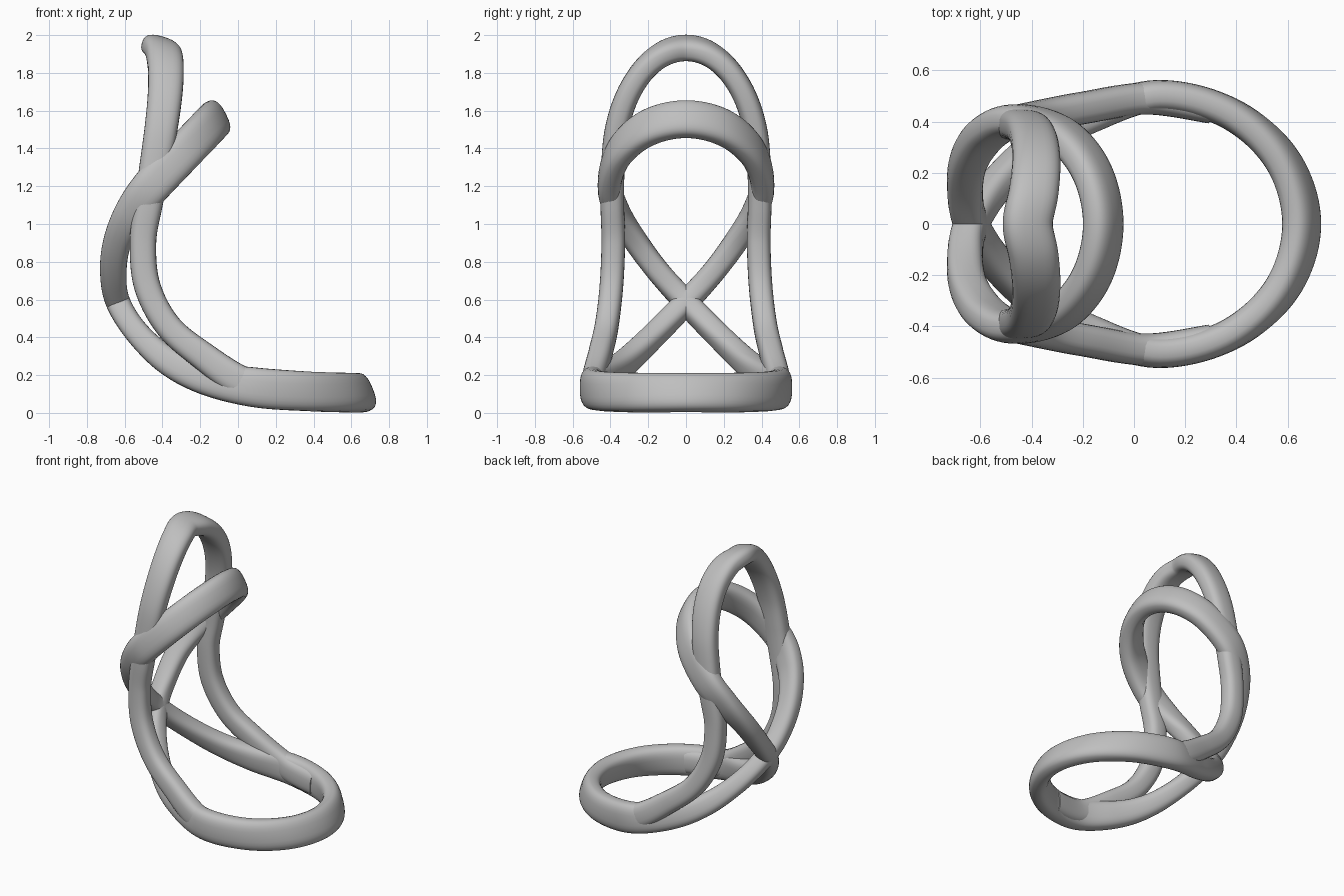
import bpy, bmesh, math
from mathutils import Vector

cube = bpy.data.objects.get("Cube")
if cube:
    bpy.data.objects.remove(cube, do_unlink=True)

grey = bpy.data.materials.new("plain grey")
grey.use_nodes = True
colour = (0.52, 0.52, 0.52, 1)
grey.diffuse_color = colour
grey.node_tree.nodes["Principled BSDF"].inputs["Base Color"].default_value = colour

SIDES, STEPS, THICK = 28, 10, 0.125


def catmull(a, b, c, d, t):
    return [0.5 * (2 * q + (r - p) * t + (2 * p - 5 * q + 4 * r - s) * t ** 2
                   + (3 * q - p - 3 * r + s) * t ** 3)
            for p, q, r, s in zip(a, b, c, d)]


def reflect(p):
    return (p[0], -p[1], *p[2:])


def section(angle, width):
    """Rounded rectangle outline, flatter than an ellipse."""
    c, s = math.cos(angle), math.sin(angle)
    power = 0.74
    return (math.copysign(abs(c) ** power, c) * width / 2,
            math.copysign(abs(s) ** power, s) * THICK / 2)


def strand(name, points, closed_start):
    """Sweep along (x, y, z, lean in degrees, width), mirrored across y = 0."""
    before = reflect(points[1]) if closed_start else points[0]
    pts = [before] + points + [reflect(points[-2])]
    path = [catmull(*pts[i:i + 4], k / STEPS)
            for i in range(len(points) - 1) for k in range(STEPS)]
    path.append(list(points[-1]))
    pos = [Vector(p[:3]) for p in path]
    bm = bmesh.new()
    rings = []
    for i, p in enumerate(path):
        tangent = (pos[min(i + 1, len(pos) - 1)] - pos[max(i - 1, 0)]).normalized()
        # loop ends lie exactly in the mirror plane
        if i == len(path) - 1 or (i == 0 and closed_start):
            tangent = Vector((0, math.copysign(1, tangent.y), 0))
        lean = math.radians(p[3])
        wide = Vector((math.cos(lean), 0, math.sin(lean)))
        wide = (wide - tangent * wide.dot(tangent)).normalized()
        thin = tangent.cross(wide)
        ring = []
        for k in range(SIDES):
            u, v = section(math.tau * k / SIDES, p[4])
            ring.append(bm.verts.new(pos[i] + wide * u + thin * v))
        rings.append(ring)
    for a, b in zip(rings, rings[1:]):
        for k in range(SIDES):
            n = (k + 1) % SIDES
            bm.faces.new((a[k], a[n], b[n], b[k]))
    if not closed_start:
        bm.faces.new(rings[0])
    bmesh.ops.recalc_face_normals(bm, faces=bm.faces)
    mesh = bpy.data.meshes.new(name)
    bm.to_mesh(mesh)
    bm.free()
    mesh.materials.append(grey)
    obj = bpy.data.objects.new(name, mesh)
    bpy.context.collection.objects.link(obj)
    mirror = obj.modifiers.new("mirror", 'MIRROR')
    mirror.use_axis = (False, True, False)
    bpy.ops.object.select_all(action='DESELECT')
    obj.select_set(True)
    bpy.context.view_layer.objects.active = obj
    bpy.ops.object.shade_smooth_by_angle(angle=math.radians(40))


# seat ring: front half ellipse
seat = []
for deg in range(0, 91, 30):
    a = math.radians(deg)
    f = 1 - math.cos(a)
    seat.append((0.09 + 0.565 * math.cos(a), 0.5 * math.sin(a),
                 0.107 + 0.028 * f ** 2, 112 - 30 * f, 0.21))

# rails sweeping under the seat and crossing at the back
crossing = [
    (-0.17, 0.42, 0.185, 66, 0.18),
    (-0.37, 0.31, 0.275, 54, 0.15),
    (-0.53, 0.16, 0.42, 40, 0.13),
    (-0.635, 0, 0.585, 20, 0.13),
    (-0.66, -0.14, 0.74, 0, 0.14),
    (-0.64, -0.26, 0.9, -15, 0.15),
    (-0.565, -0.36, 1.06, -32, 0.18),
]

# arm ring: tilted half ellipse
arm = []
for deg in range(0, 91, 30):
    a = math.radians(deg)
    s = math.sin(a)
    arm.append((-0.45 + 0.33 * s, -0.405 * math.cos(a),
                1.21 + 0.345 * s, -45 - 18 * s, 0.205))

strand("seat_and_arm_rail", seat + crossing + arm, True)

# back rails rising from the seat ring
rise = [
    (0.3, 0.455, 0.118, 90, 0.17),
    (0.05, 0.49, 0.15, 80, 0.17),
    (-0.19, 0.455, 0.305, 58, 0.15),
    (-0.37, 0.42, 0.46, 42, 0.14),
    (-0.48, 0.395, 0.67, 18, 0.14),
    (-0.503, 0.385, 0.9, 0, 0.14),
    (-0.475, 0.39, 1.1, -5, 0.15),
]

# back loop: upper half ellipse
loop = []
for deg in range(0, 91, 18):
    a = math.radians(deg)
    s = math.sin(a)
    loop.append((-0.44 + 0.04 * math.sin(2 * a) + 0.025 * s, 0.387 * math.cos(a),
                 1.3 + 0.632 * s, -16 * s ** 4, 0.165 + 0.03 * s))

strand("back_loop_rail", rise + loop, False)
